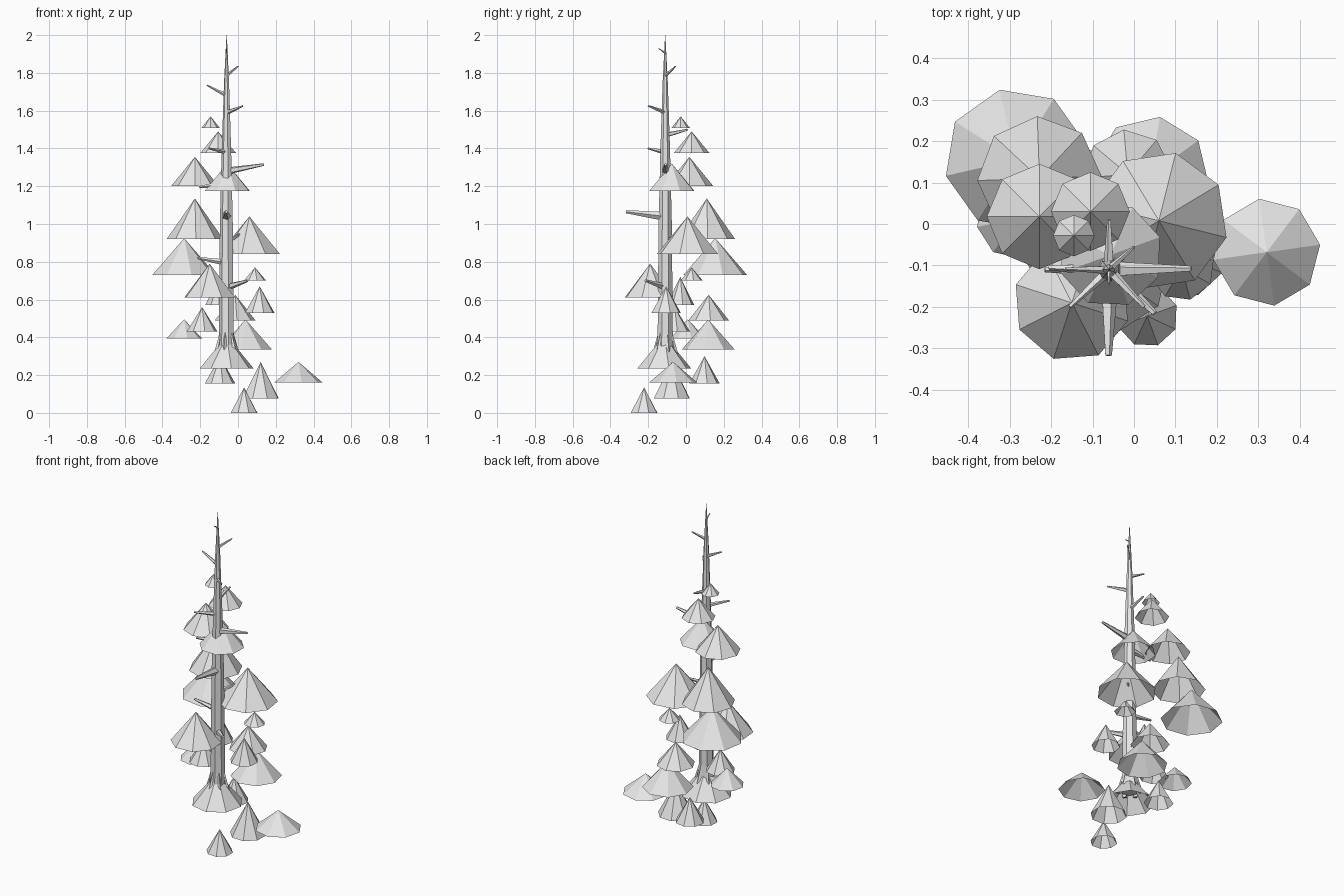
import bpy
from math import cos, sin, radians, tau
from mathutils import Vector

cube = bpy.data.objects.get("Cube")
if cube:
    bpy.data.objects.remove(cube, do_unlink=True)

grey = bpy.data.materials.new("pale_grey")
grey.use_nodes = True
grey.diffuse_color = (0.8, 0.8, 0.8, 1)
grey.node_tree.nodes["Principled BSDF"].inputs["Base Color"].default_value = (0.8, 0.8, 0.8, 1)


def add_mesh(name, verts, faces):
    mesh = bpy.data.meshes.new(name)
    mesh.from_pydata(verts, [], faces)
    mesh.materials.append(grey)
    obj = bpy.data.objects.new(name, mesh)
    bpy.context.collection.objects.link(obj)
    return obj


def tube(name, rings, sides):
    """Flat-sided tube through (centre, radius) rings, capped at both ends."""
    axis = (rings[-1][0] - rings[0][0]).normalized()
    turn = axis.to_track_quat('Z', 'Y')
    verts, faces = [], []
    for centre, radius in rings:
        for i in range(sides):
            a = tau * i / sides
            verts.append(centre + turn @ Vector((cos(a), sin(a), 0)) * radius)
    for r in range(len(rings) - 1):
        for i in range(sides):
            j = (i + 1) % sides
            a, b = r * sides, (r + 1) * sides
            faces.append((a + i, a + j, b + j, b + i))
    faces.append(tuple(reversed(range(sides))))
    faces.append(tuple(range(len(verts) - sides, len(verts))))
    return add_mesh(name, verts, faces)


def foliage(name, x, y, base, top, radius, turn):
    """Hollow eight-sided cone, open below."""
    verts = [(x + radius * cos(radians(turn + 45 * i)),
              y + radius * sin(radians(turn + 45 * i)), base) for i in range(8)]
    verts.append((x, y, top))
    return add_mesh(name, verts, [(i, (i + 1) % 8, 8) for i in range(8)])


# Foliage clumps: x, y, base height, tip height, radius, rotation
clumps = [
    (-.145, -.028, 1.507, 1.57, .050, 0),
    (-.105, .03, 1.375, 1.49, .095, 0),
    (-.228, .018, 1.20, 1.355, .127, 0),
    (-.057, -.075, 1.175, 1.32, .127, 20),
    (-.228, .11, .92, 1.135, .150, 2),
    (.06, .008, .84, 1.04, .168, 31),
    (-.285, .155, .73, .925, .173, 13),
    (-.15, -.19, .61, .79, .142, 27),
    (.09, .03, .70, .77, .060, 10),
    (.115, -.105, .53, .67, .080, 15),
    (-.10, -.03, .57, .72, .075, 10),
    (-.015, .12, .49, .625, .108, 5),
    (-.19, -.06, .43, .56, .083, 10),
    (-.285, .01, .395, .495, .095, 10),
    (.04, .118, .335, .495, .142, 36),
    (-.06, -.115, .235, .41, .145, 10),
    (-.095, .098, .155, .30, .082, 10),
    (.12, -.075, .075, .27, .102, 20),
    (.32, -.068, .16, .27, .130, 8),
    (.032, -.222, 0, .135, .075, 20),
]
for n, clump in enumerate(clumps):
    foliage(f"foliage_{n + 1}", *clump)

# Tapering trunk
TX, TY = -.06, -.11
profile = [(.31, .05), (.42, .041), (1.0, .036), (1.4, .026), (1.75, .014), (2.0, .001)]
tube("trunk", [(Vector((TX, TY, z)), r) for z, r in profile], 7)

# Bare branches: tip x, tip y, tip height, rise, root radius
branches = [
    (-.06, -.145, 1.93, .025, .006),
    (0, -.055, 1.835, .05, .010),
    (-.165, -.108, 1.735, .055, .011),
    (.025, -.2, 1.625, .035, .013),
    (-.06, .01, 1.50, .03, .014),
    (-.155, -.2, 1.40, .02, .014),
    (.138, -.108, 1.315, .035, .020),
    (-.205, -.105, 1.195, -.02, .018),
    (-.062, -.317, 1.065, .025, .025),
    (.01, -.04, .945, .04, .016),
    (-.215, -.11, .82, .025, .018),
    (.05, -.215, .70, .035, .020),
]
for n, (x, y, z, rise, radius) in enumerate(branches):
    start, tip = Vector((TX, TY, z - rise)), Vector((x, y, z))
    tube(f"branch_{n + 1}", [(start, radius), (tip, radius * .35)], 5)

# Flared roots around the trunk foot
for n in range(6):
    a = tau * n / 6 + .3
    out = Vector((cos(a), sin(a), 0))
    foot = Vector((TX, TY, .30))
    tube(f"root_{n + 1}", [(foot + out * .06, .014),
                           (foot + out * .032 + Vector((0, 0, .13)), .004)], 4)
